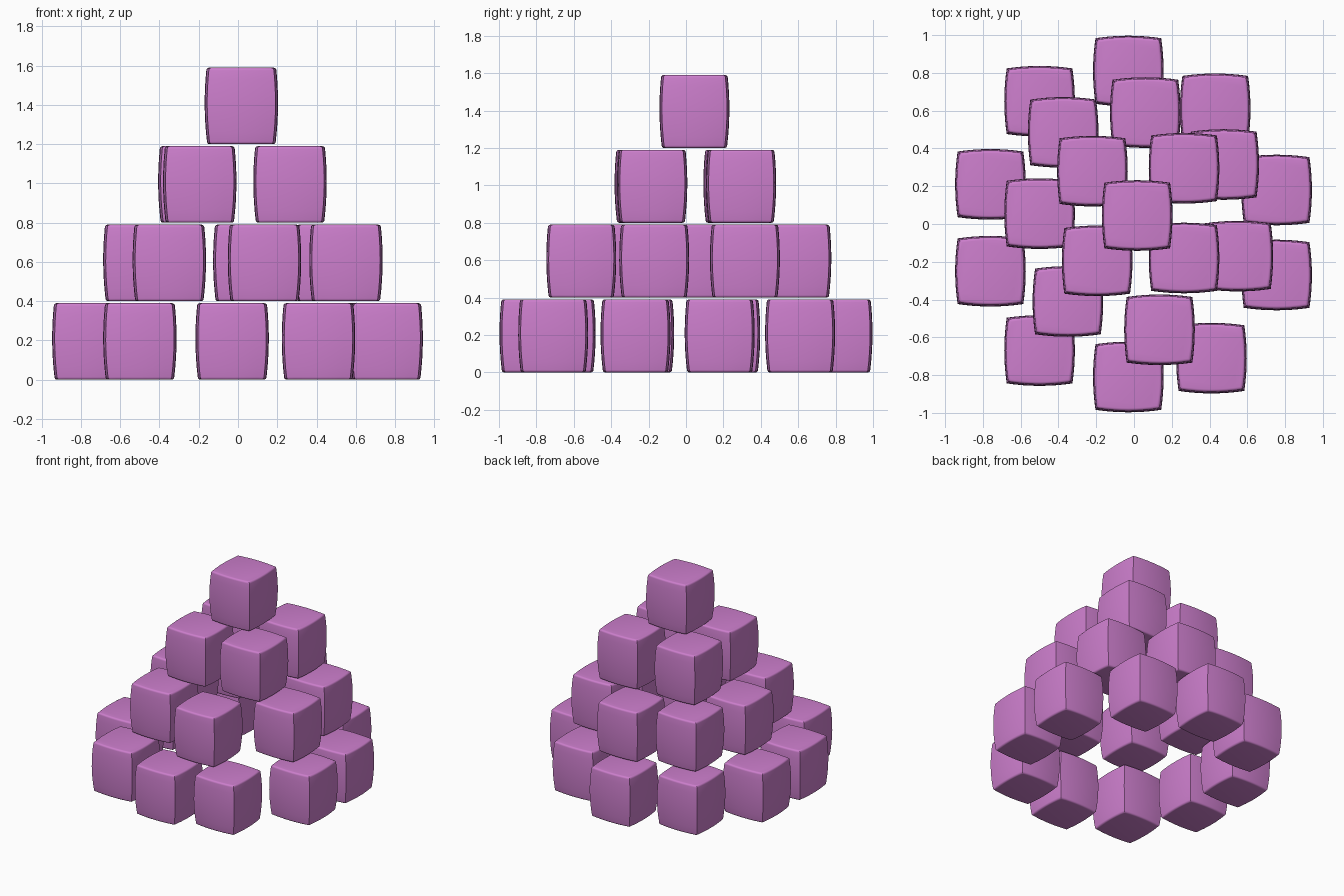
import bpy, bmesh, math

cube = bpy.data.objects.get("Cube")
if cube:
    bpy.data.objects.remove(cube, do_unlink=True)

# Single flat colour
mat = bpy.data.materials.new("orchid_pink")
mat.use_nodes = True
colour = (0.61, 0.21, 0.61, 1)
mat.diffuse_color = colour
mat.node_tree.nodes["Principled BSDF"].inputs["Base Color"].default_value = colour

STEPS = 8      # segments along each side of a block
BULGE = 0.013  # how far each side swells in plan


def outline(half):
    """Square outline with softly swollen sides and sharp corners."""
    points = []
    for side in range(4):
        turn = side * math.pi / 2
        c, s = math.cos(turn), math.sin(turn)
        for i in range(STEPS):
            t = 2 * i / STEPS - 1
            u, v = t * (half - BULGE), -half + BULGE * t * t
            points.append((u * c - v * s, u * s + v * c))
    return points


def block_profile():
    """Height and half width: rounded rims, barrel-shaped walls."""
    rim, height, widest = 0.014, 0.39, 0.187
    rings = []
    wall = lambda z: widest - 0.011 * ((z - 0.21) / 0.19) ** 2
    for i in range(5):
        a = i * math.pi / 8
        rings.append((rim * (1 - math.sin(a)), wall(rim) - rim * (1 - math.cos(a))))
    rings.reverse()
    for i in range(1, 8):
        z = rim + (height - 2 * rim) * i / 8
        rings.append((z, wall(z)))
    for i in range(5):
        a = i * math.pi / 8
        rings.append((height - rim * (1 - math.sin(a)),
                      wall(height - rim) - rim * (1 - math.cos(a))))
    return rings


# Shared pillow-shaped block mesh
bm = bmesh.new()
loops = [[bm.verts.new((x, y, z)) for x, y in outline(half)]
         for z, half in block_profile()]
for low, high in zip(loops, loops[1:]):
    n = len(low)
    for i in range(n):
        j = (i + 1) % n
        bm.faces.new((low[i], low[j], high[j], high[i]))
bm.faces.new(reversed(loops[0]))
bm.faces.new(loops[-1])
bmesh.ops.recalc_face_normals(bm, faces=bm.faces)
mesh = bpy.data.meshes.new("block")
bm.to_mesh(mesh)
bm.free()
mesh.materials.append(mat)

# Block centres in each tier, from the ground up
tiers = {
    "bottom_block": [(-0.03, 0.81), (-0.5, 0.65), (-0.76, 0.21), (-0.76, -0.25),
                     (-0.5, -0.67), (-0.03, -0.81), (0.41, -0.71), (0.755, -0.27),
                     (0.755, 0.18), (0.43, 0.61)],
    "lower_block": [(-0.375, 0.485), (-0.5, 0.055), (-0.35, -0.41), (0.135, -0.56),
                    (0.55, -0.17), (0.475, 0.315), (0.06, 0.59)],
    "upper_block": [(-0.22, 0.28), (0.265, 0.295), (0.265, -0.18), (-0.195, -0.195)],
    "top_block": [(0.017, 0.045)],
}
for level, (name, centres) in enumerate(tiers.items()):
    for number, (x, y) in enumerate(centres, 1):
        block = bpy.data.objects.new(f"{name}_{number}", mesh)
        block.location = (x, y, level * 0.4)
        bpy.context.collection.objects.link(block)

# Smooth walls and rims, sharp upright corners
bpy.ops.object.select_all(action="DESELECT")
block.select_set(True)
bpy.context.view_layer.objects.active = block
bpy.ops.object.shade_smooth_by_angle(angle=math.radians(35))
